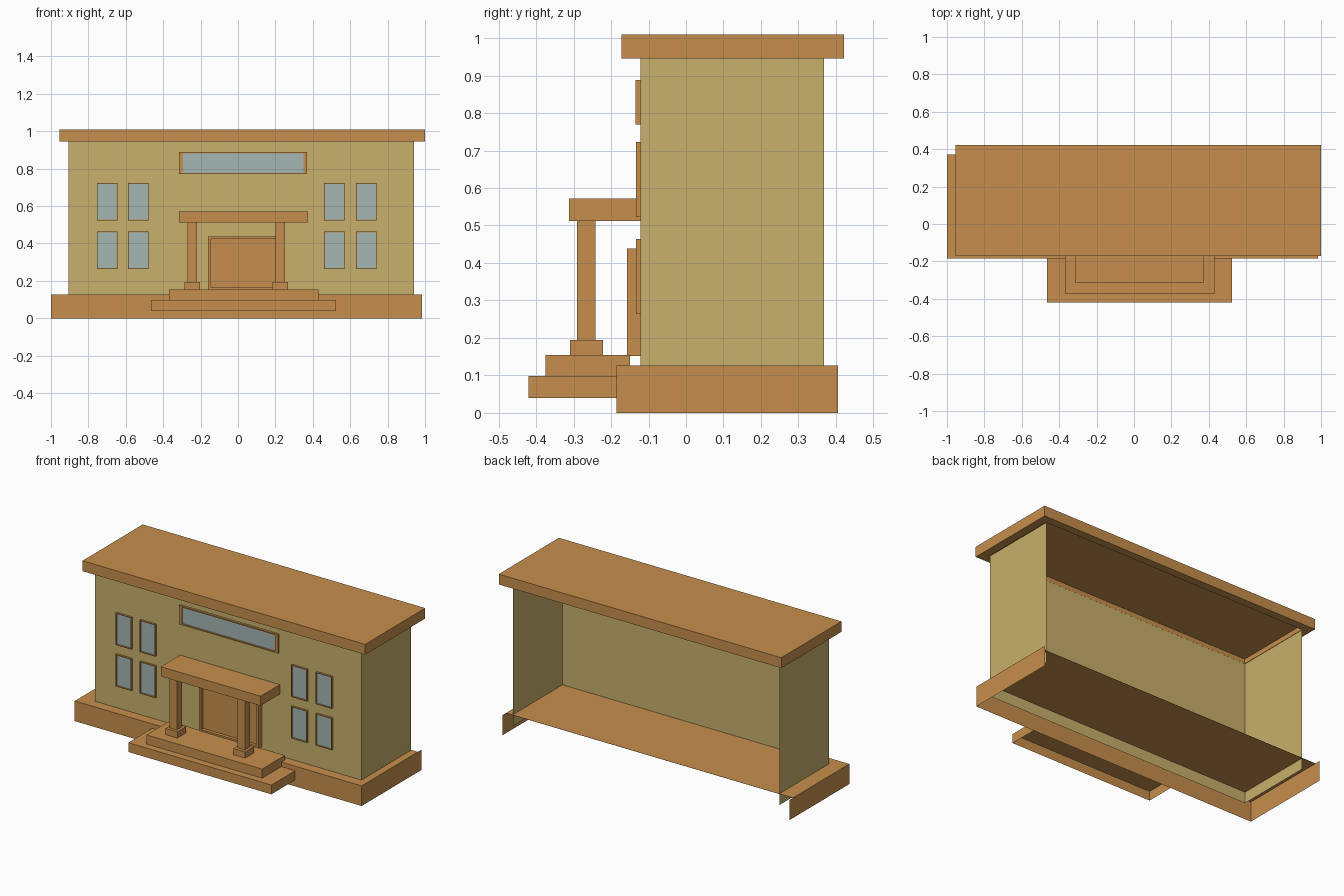
import bpy
import bmesh
from mathutils import Vector

cube = bpy.data.objects.get("Cube")
if cube:
    bpy.data.objects.remove(cube, do_unlink=True)


def material(name, rgb):
    mat = bpy.data.materials.new(name)
    mat.use_nodes = True
    mat.diffuse_color = (*rgb, 1)
    mat.node_tree.nodes["Principled BSDF"].inputs["Base Color"].default_value = (*rgb, 1)
    return mat


TRIM = material("terracotta trim", (0.565, 0.275, 0.074))
WALL = material("sand wall", (0.578, 0.434, 0.150))
GLASS = material("pale blue glass", (0.376, 0.474, 0.456))

SIDES = {
    "left": Vector((1, 0, 0)), "right": Vector((-1, 0, 0)),
    "front": Vector((0, -1, 0)), "back": Vector((0, 1, 0)),
    "top": Vector((0, 0, 1)), "bottom": Vector((0, 0, -1)),
}


def find_face(bm, side):
    return max(bm.faces, key=lambda f: f.normal.dot(SIDES[side]))


def box_mesh(x, y, z):
    bm = bmesh.new()
    bmesh.ops.create_cube(bm, size=1)
    for v in bm.verts:
        v.co = [r[0] if c < 0 else r[1] for c, r in zip(v.co, (x, y, z))]
    bm.normal_update()
    return bm


def finish(name, bm, *mats):
    mesh = bpy.data.meshes.new(name)
    bm.to_mesh(mesh)
    bm.free()
    for mat in mats:
        mesh.materials.append(mat)
    obj = bpy.data.objects.new(name, mesh)
    bpy.context.collection.objects.link(obj)
    return obj


def box(name, x, y, z, mat=TRIM, open_sides=()):
    """Box with the listed sides left open."""
    bm = box_mesh(x, y, z)
    faces = [find_face(bm, s) for s in open_sides]
    bmesh.ops.delete(bm, geom=faces, context="FACES_ONLY")
    return finish(name, bm, mat)


def recess(bm, side, margins, depth):
    """Inset one side by a margin per axis, then sink it; returns the panel."""
    panel = find_face(bm, side)
    centre = panel.calc_center_median()
    bmesh.ops.inset_individual(bm, faces=[panel], thickness=0.002)
    half = [max(abs(v.co[i] - centre[i]) for v in panel.verts) for i in range(3)]
    for v in panel.verts:
        for i, margin in enumerate(margins):
            if margin:
                sign = 1 if v.co[i] > centre[i] else -1
                v.co[i] = centre[i] + sign * (half[i] + 0.002 - margin)
    bmesh.ops.inset_individual(bm, faces=[panel], thickness=0, depth=-depth)
    return panel


def framed(name, x, y, z, margins, depth, panel_mat):
    bm = box_mesh(x, y, z)
    recess(bm, "front", margins, depth).material_index = 1
    bmesh.ops.delete(bm, geom=[find_face(bm, "back")], context="FACES_ONLY")
    return finish(name, bm, TRIM, panel_mat)


# Plinth skirt and floor
box("plinth_skirt", (-1, 0.985), (-0.185, 0.405), (0, 0.126),
    open_sides=("top", "bottom", "back"))
box("plinth_floor", (-1, 0.985), (-0.185, 0.372), (0.125, 0.126))

# Three walls, open at the back
box("walls", (-0.905, 0.94), (-0.122, 0.368), (0.055, 0.95), WALL,
    ("top", "bottom", "back"))

# Roof slab with hollow underside
roof = box_mesh((-0.955, 1), (-0.172, 0.422), (0.945, 1.01))
recess(roof, "bottom", (0.053, 0.051, 0), 0.03)
finish("roof", roof, TRIM)

# Entrance steps
box("lower_step", (-0.465, 0.525), (-0.42, -0.185), (0.04, 0.098),
    open_sides=("bottom", "back"))
box("upper_step", (-0.37, 0.43), (-0.375, -0.15), (0.098, 0.155),
    open_sides=("bottom",))

# Porch columns and canopy
for side, cx in (("right", -0.244), ("left", 0.226)):
    box(f"{side}_column_base", (cx - 0.041, cx + 0.041), (-0.31, -0.222), (0.155, 0.194))
    box(f"{side}_column", (cx - 0.025, cx + 0.025), (-0.291, -0.241), (0.194, 0.514))
box("porch_canopy", (-0.315, 0.375), (-0.312, -0.122), (0.512, 0.572),
    open_sides=("back",))

# Door and windows
framed("door", (-0.16, 0.252), (-0.158, -0.122), (0.152, 0.438),
       (0.016, 0, 0.014), 0.02, TRIM)
framed("upper_window", (-0.315, 0.37), (-0.135, -0.122), (0.77, 0.888),
       (0.021, 0, 0.008), 0.008, GLASS)
for col, cx in enumerate((-0.7, -0.533, 0.515, 0.686)):
    for row, cz in (("lower", 0.364), ("upper", 0.623)):
        framed(f"{row}_side_window_{col + 1}", (cx - 0.055, cx + 0.055),
               (-0.134, -0.122), (cz - 0.1, cz + 0.1), (0.005, 0, 0.005), 0.008, GLASS)
